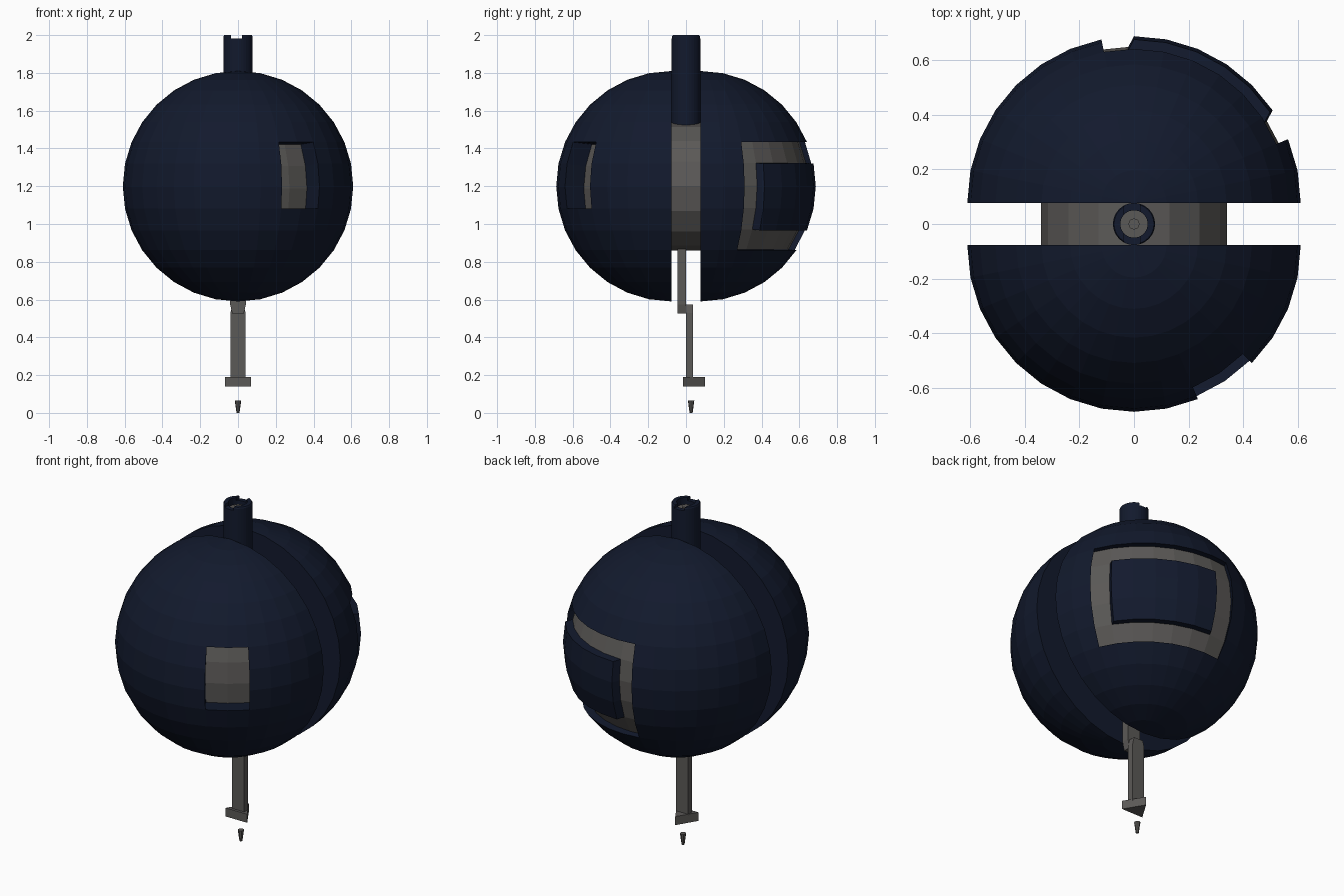
import bpy, bmesh
from math import sin, cos, tau, atan2, asin, degrees, radians
from mathutils import Vector, Matrix

if "Cube" in bpy.data.objects:
    bpy.data.objects.remove(bpy.data.objects["Cube"])


def material(name, rgb):
    m = bpy.data.materials.new(name)
    m.diffuse_color = (*rgb, 1)
    m.use_nodes = True
    m.node_tree.nodes["Principled BSDF"].inputs["Base Color"].default_value = m.diffuse_color
    return m


NAVY = material("navy", (0.006, 0.010, 0.026))
GREY = material("dark_grey", (0.105, 0.100, 0.095))
R, GAP, CZ = 0.61, 0.077, 1.2


def finish(name, bm, *mats):
    bmesh.ops.recalc_face_normals(bm, faces=bm.faces)
    me = bpy.data.meshes.new(name)
    bm.to_mesh(me)
    bm.free()
    for m in mats:
        me.materials.append(m)
    ob = bpy.data.objects.new(name, me)
    bpy.context.collection.objects.link(ob)
    return ob


def prism(name, pts, axis, lo, hi, mat):
    """Extrude a 2D outline; axis 'y' uses (x, z) points, axis 'z' uses (x, y)."""
    bm = bmesh.new()
    place = (lambda a, b, t: (a, t, b)) if axis == 'y' else (lambda a, b, t: (a, b, t))
    bottom = [bm.verts.new(place(a, b, lo)) for a, b in pts]
    top = [bm.verts.new(place(a, b, hi)) for a, b in pts]
    bm.faces.new(bottom)
    bm.faces.new(top)
    n = len(pts)
    for i in range(n):
        j = (i + 1) % n
        bm.faces.new((bottom[i], bottom[j], top[j], top[i]))
    return finish(name, bm, mat)


def circle(r, n, cx=0, cy=0):
    return [(cx + r * cos(tau * i / n), cy + r * sin(tau * i / n)) for i in range(n)]


def half_ball(name, side, az, lat, depth, island=None):
    """Half sphere with a sunken grey window; angles in degrees from the side's pole."""
    bm = bmesh.new()
    bmesh.ops.create_uvsphere(bm, u_segments=32, v_segments=16, radius=R)
    bmesh.ops.delete(bm, geom=[f for f in bm.faces if f.calc_center_median().y * side < 0],
                     context='FACES')
    bmesh.ops.holes_fill(bm, edges=[e for e in bm.edges if e.is_boundary], sides=0)

    def inside(f, a, l):
        c = f.calc_center_median()
        if c.length < 0.5:
            return False
        u, v = degrees(atan2(c.x, c.y * side)), degrees(asin(c.z / c.length))
        return a[0] < u < a[1] and l[0] < v < l[1]

    faces = [f for f in bm.faces if inside(f, az, lat)
             and not (island and inside(f, *island))]
    u, v = radians(sum(az) / 2), radians(sum(lat) / 2)
    inward = -Vector((sin(u) * cos(v), side * cos(u) * cos(v), sin(v)))
    new = bmesh.ops.extrude_face_region(bm, geom=faces)["geom"]
    verts = {g for g in new if isinstance(g, bmesh.types.BMVert)}
    old = [f for f in faces if f.is_valid and not all(w in verts for w in f.verts)]
    if old:
        bmesh.ops.delete(bm, geom=old, context='FACES')
    bmesh.ops.translate(bm, verts=list(verts), vec=inward * depth)
    for f in bm.faces:
        f.material_index = int(all(w in verts for w in f.verts))
    bmesh.ops.translate(bm, verts=bm.verts, vec=(0, side * GAP, CZ))
    return finish(name, bm, NAVY, GREY)


# Two halves of the ball with their recessed windows
half_ball("front_shell", -1, (22.5, 45), (-11.25, 22.5), 0.12)
half_ball("back_shell", 1, (-11.25, 67.5), (-33.75, 22.5), 0.045,
          island=((0, 56.25), (-22.5, 11.25)))

# Central drum between the halves
prism("drum", circle(0.34, 16, 0, CZ), 'y', -GAP, GAP, GREY)

# Neck tube: closed profile spun around z, with a notch across its top rim
bm = bmesh.new()
profile = [(0.05, 1.52), (0.077, 1.52), (0.077, 1.993), (0.073, 2.0), (0.05, 2.0)]
vs = [bm.verts.new((r, 0, z)) for r, z in profile]
es = [bm.edges.new((vs[i], vs[(i + 1) % 5])) for i in range(5)]
bmesh.ops.spin(bm, geom=vs + es, axis=(0, 0, 1), cent=(0, 0, 0), angle=tau, steps=32)
bmesh.ops.remove_doubles(bm, verts=bm.verts, dist=1e-4)
neck = finish("neck_tube", bm, NAVY)
cutter = prism("notch_cutter", [(-0.037, 1.982), (0.022, 1.982), (0.022, 2.1), (-0.037, 2.1)],
               'y', -0.1, 0.1, NAVY)
cutter.hide_render = True
cutter.hide_set(True)
cut = neck.modifiers.new("notch", 'BOOLEAN')
cut.object, cut.operation, cut.solver = cutter, 'DIFFERENCE', 'EXACT'
prism("neck_core", circle(0.05, 32), 'z', 1.53, 1.96, GREY)
prism("neck_pin", circle(0.02, 16), 'z', 1.95, 1.975, GREY)

# Two overlapping arm links with tapered ends
prism("upper_arm", [(-0.03, 0.525), (0.03, 0.525), (0.042, 0.575), (0.042, 0.88),
                    (-0.042, 0.88), (-0.042, 0.575)], 'y', -0.045, 0, GREY)
prism("lower_arm", [(-0.04, 0.18), (0.04, 0.18), (0.04, 0.53), (0.03, 0.573),
                    (-0.03, 0.573), (-0.04, 0.53)], 'y', 0, 0.037, GREY)

# Triangular foot and the small tip floating under it
prism("foot", [(-0.07, -0.015), (0.07, -0.015), (0, 0.1)], 'z', 0.14, 0.19, GREY)
bm = bmesh.new()
bmesh.ops.create_cone(bm, cap_ends=True, segments=8, radius1=0.008, radius2=0.017, depth=0.065,
                      matrix=Matrix.Translation((0, 0.027, 0.0325)))
finish("tip", bm, GREY)
